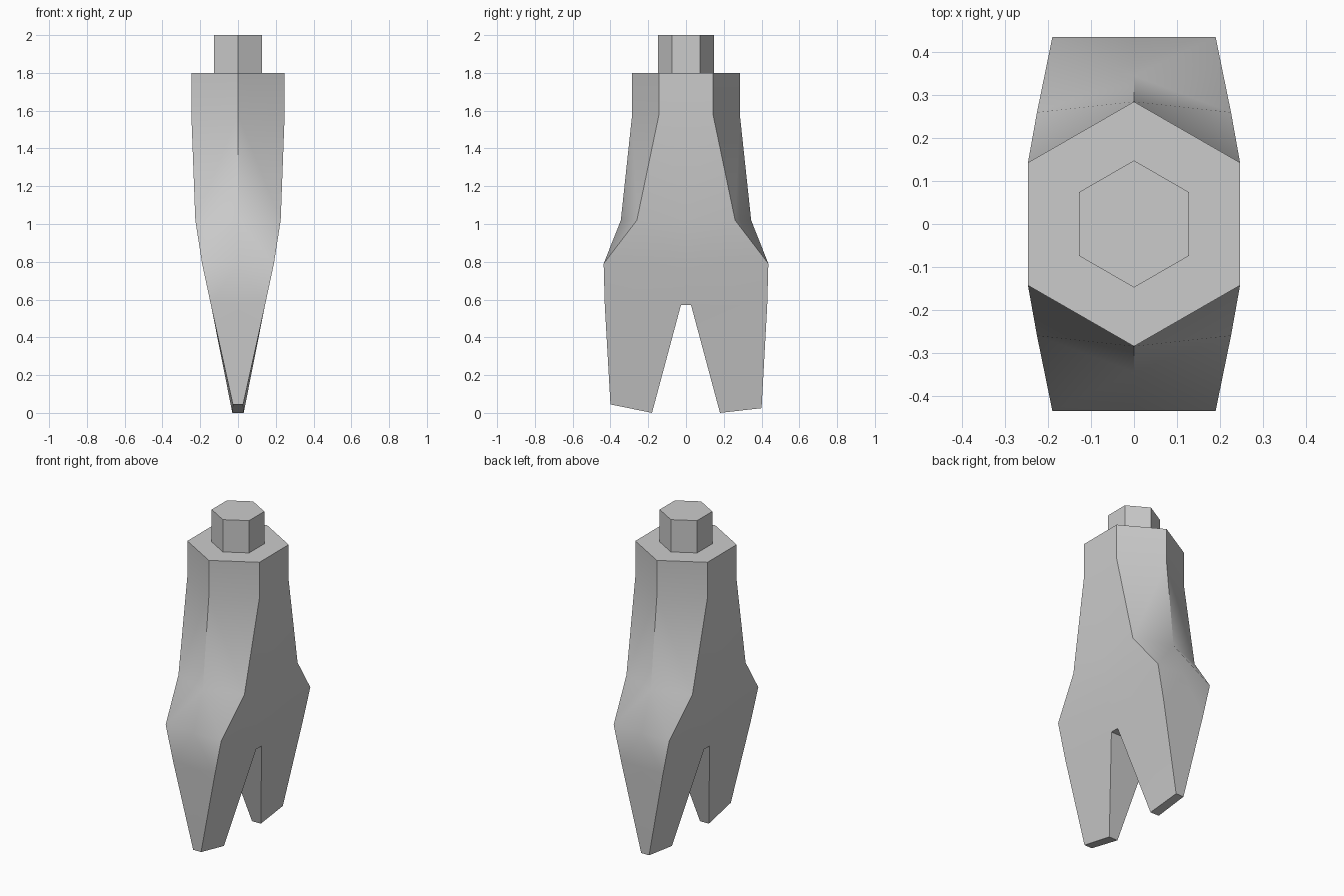
import bpy, bmesh, math

cube = bpy.data.objects.get("Cube")
if cube:
    bpy.data.objects.remove(cube, do_unlink=True)

grey = bpy.data.materials.new("plain grey")
grey.use_nodes = True
colour = (0.6, 0.6, 0.6, 1)
grey.diffuse_color = colour
grey.node_tree.nodes["Principled BSDF"].inputs["Base Color"].default_value = colour


def smooth(obj):
    bpy.ops.object.select_all(action="DESELECT")
    obj.select_set(True)
    bpy.context.view_layer.objects.active = obj
    bpy.ops.object.shade_smooth_by_angle(angle=math.radians(35))


def add_quarter(bm, sx, sy, toe_z):
    """One quarter of the forked body, mirrored by the signs."""
    def v(x, y, z):
        return bm.verts.new((sx * x, sy * y, z))

    def row(x, y, z):
        return v(0, y, z), v(x, y, z)

    # Shoulder rings: ridge, corner and middle of the side
    rings = []
    for x, y, ridge, z in ((.247, .143, .285, 1.8), (.247, .143, .285, 1.58),
                           (.226, .26, .345, 1.02)):
        rings.append((v(0, ridge, z), v(x, y, z), v(x, 0, z)))
    # Wide hip, outer leg, toe, inner foot and crotch
    hip = row(.19, .436, .79)
    outer = row(.143, .43, .57)
    toe = row(.027, .4, toe_z)
    heel = row(.03, .18, 0)
    crotch = row(.143, .027, .57)
    hip_mid, crotch_mid = v(.19, 0, .79), row(.143, 0, .57)

    faces = [(v(0, 0, 1.8),) + rings[0]]
    for a, b in zip(rings, rings[1:]):
        faces += [(a[0], a[1], b[1], b[0]), (a[1], a[2], b[2], b[1])]
    ridge, corner, side = rings[-1]
    faces += [(ridge, corner, hip[1]), (ridge, hip[1], hip[0]),
              (corner, side, hip_mid, hip[1])]
    # Strip down the outside of the leg, under the foot and up the inside
    strip = [hip, outer, toe, heel, crotch, crotch_mid]
    for a, b in zip(strip, strip[1:]):
        faces.append((a[0], a[1], b[1], b[0]))
    # Flat side of the leg
    faces += [(hip[1], hip_mid, crotch_mid[1], crotch[1], outer[1]),
              (outer[1], crotch[1], heel[1], toe[1])]
    for f in faces:
        bm.faces.new(f)


# Body with two pointed legs
bm = bmesh.new()
for sy, toe_z in ((-1, .045), (1, .025)):
    for sx in (-1, 1):
        add_quarter(bm, sx, sy, toe_z)
bmesh.ops.remove_doubles(bm, verts=bm.verts, dist=.0005)
bmesh.ops.recalc_face_normals(bm, faces=bm.faces)
mesh = bpy.data.meshes.new("forked_body")
bm.to_mesh(mesh)
bm.free()
body = bpy.data.objects.new("forked_body", mesh)
bpy.context.collection.objects.link(body)
mesh.materials.append(grey)
smooth(body)

# Hexagonal peg on top
bpy.ops.mesh.primitive_cylinder_add(vertices=6, radius=.148, depth=.2, location=(0, 0, 1.9))
peg = bpy.context.object
peg.name = "top_peg"
peg.data.materials.append(grey)
smooth(peg)
